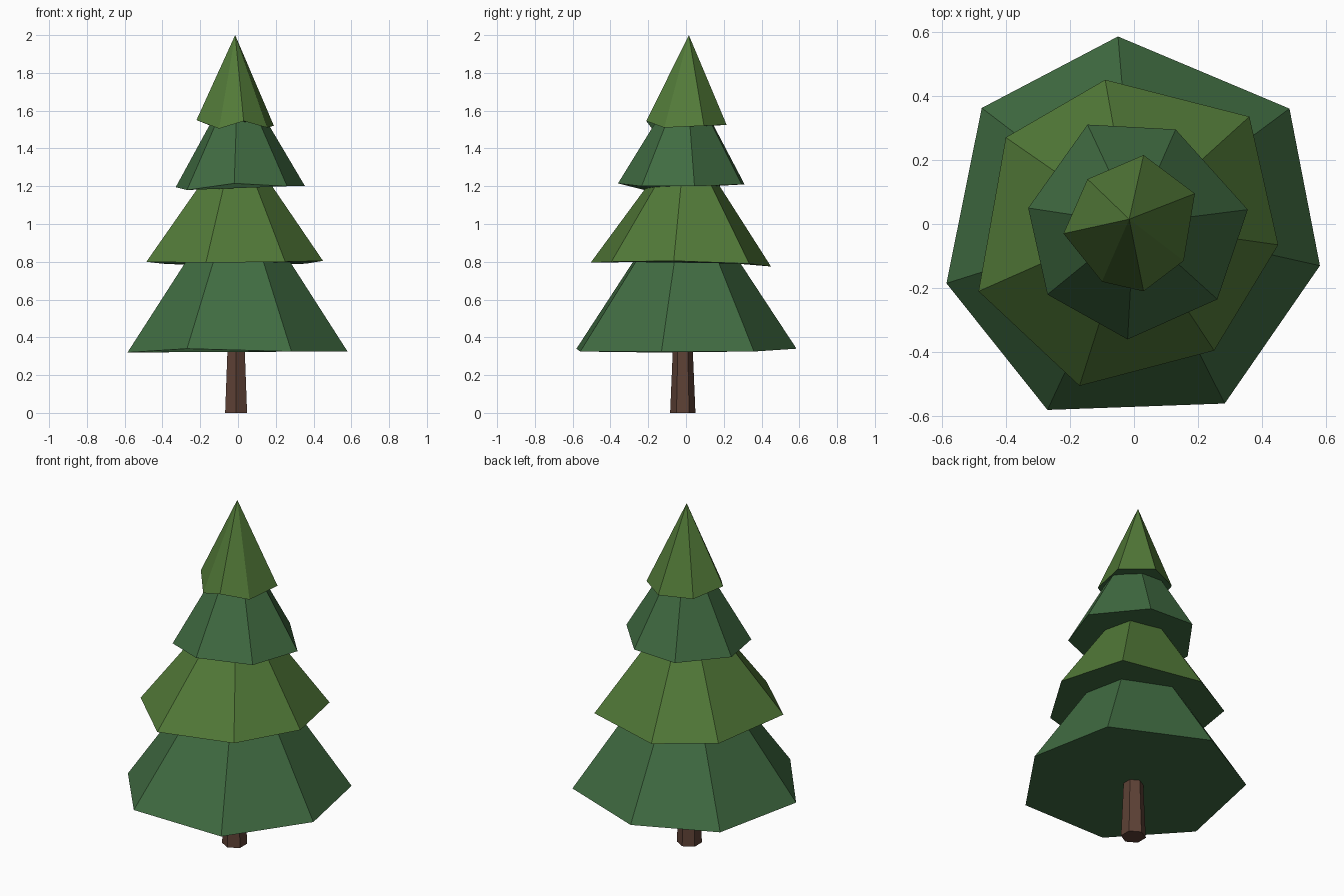
import bpy
import bmesh
from mathutils import Vector

cube = bpy.data.objects.get("Cube")
if cube:
    bpy.data.objects.remove(cube, do_unlink=True)


def make_material(name, color):
    mat = bpy.data.materials.new(name)
    mat.use_nodes = True
    mat.diffuse_color = (*color, 1)
    mat.node_tree.nodes["Principled BSDF"].inputs["Base Color"].default_value = (*color, 1)
    return mat


deep_green = make_material("deep green", (0.052, 0.15, 0.054))
olive_green = make_material("olive green", (0.085, 0.195, 0.04))
bark_brown = make_material("bark brown", (0.11, 0.053, 0.036))


def add_object(name, bm, materials):
    bmesh.ops.recalc_face_normals(bm, faces=bm.faces)
    mesh = bpy.data.meshes.new(name)
    bm.to_mesh(mesh)
    bm.free()
    for mat in materials:
        mesh.materials.append(mat)
    obj = bpy.data.objects.new(name, mesh)
    bpy.context.collection.objects.link(obj)


def add_tier(name, rim, apex, cut, mat):
    """Uneven seven-sided skirt leaning to an apex, cut off where the next tier hides it."""
    bm = bmesh.new()
    apex = Vector(apex)
    low = [bm.verts.new(p) for p in rim]
    if cut < 1:
        high = [bm.verts.new(Vector(p).lerp(apex, cut)) for p in rim]
        bm.faces.new(high)
    else:
        tip = bm.verts.new(apex)
    for i in range(len(low)):
        j = (i + 1) % len(low)
        if cut < 1:
            bm.faces.new((low[i], low[j], high[j], high[i]))
        else:
            bm.faces.new((low[i], low[j], tip))
    # Shaded underside
    under = bm.faces.new(low)
    under.material_index = 1
    add_object(name, bm, [mat, deep_green])


# Foliage tiers, from the ground up
add_tier("bottom_foliage",
         [(-.05, .585, .34), (.485, .36, .325), (.58, -.13, .325), (.283, -.56, .325),
          (-.27, -.58, .34), (-.585, -.185, .32), (-.475, .362, .325)],
         (0, 0, 1.23), .6, deep_green)
add_tier("lower_foliage",
         [(-.09, .45, .775), (.36, .335, .79), (.45, -.065, .805), (.25, -.395, .8),
          (-.17, -.505, .795), (-.485, -.21, .8), (-.4, .27, .79)],
         (-.01, 0, 1.48), .68, olive_green)
add_tier("upper_foliage",
         [(-.145, .31, 1.21), (.13, .295, 1.21), (.355, .045, 1.2), (.26, -.235, 1.2),
          (-.02, -.36, 1.215), (-.27, -.22, 1.18), (-.33, .05, 1.195)],
         (0, 0, 1.8), .62, deep_green)
add_tier("top_foliage",
         [(.03, .215, 1.525), (.19, .095, 1.52), (.155, -.115, 1.51), (.03, -.21, 1.545),
          (-.1, -.18, 1.505), (-.22, -.03, 1.55), (-.145, .14, 1.52)],
         (-.015, .015, 2), 1, olive_green)

# Tapered six-sided trunk
bm = bmesh.new()
bmesh.ops.create_cone(bm, cap_ends=True, segments=6, radius1=.067, radius2=.05, depth=.4)
bmesh.ops.translate(bm, verts=bm.verts, vec=(-.01, -.017, .2))
add_object("trunk", bm, [bark_brown])
